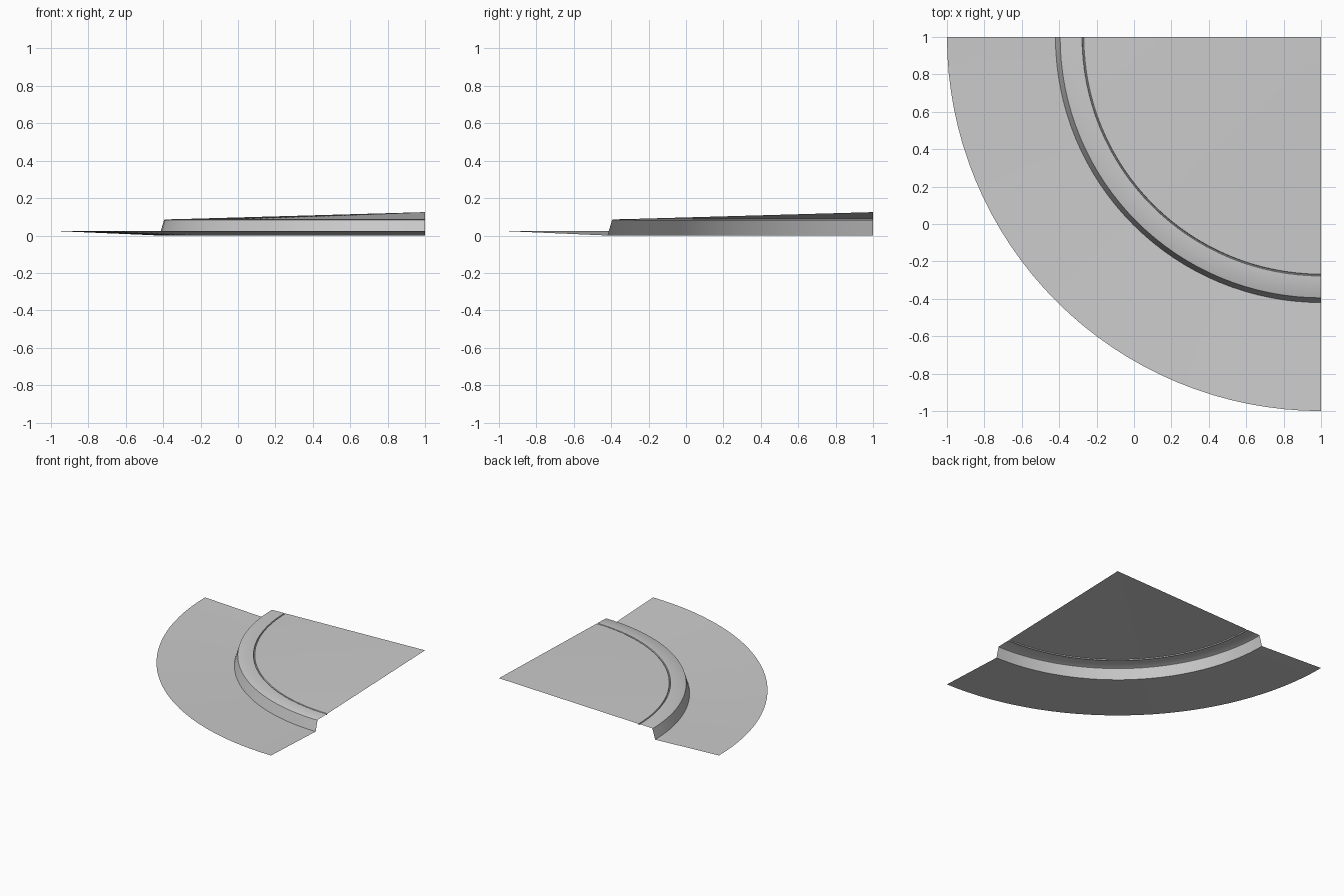
import bpy
import bmesh
from math import cos, sin, pi, radians

if "Cube" in bpy.data.objects:
    bpy.data.objects.remove(bpy.data.objects["Cube"], do_unlink=True)

SEGMENTS = 32
CENTRE = 1.0  # the corner all arcs turn around

concrete = bpy.data.materials.new("concrete_grey")
concrete.use_nodes = True
GREY = (0.6, 0.6, 0.6, 1)
concrete.diffuse_color = GREY
concrete.node_tree.nodes["Principled BSDF"].inputs["Base Color"].default_value = GREY


def sweep(name, profile):
    """Sweep (radius, height) points through a quarter turn, as an open sheet."""
    bm = bmesh.new()
    rows = []
    for i in range(SEGMENTS + 1):
        a = pi + i / SEGMENTS * pi / 2
        rows.append([bm.verts.new((CENTRE + r * cos(a), CENTRE + r * sin(a), z))
                     for r, z in profile])
    for row, after in zip(rows, rows[1:]):
        for j in range(len(profile) - 1):
            bm.faces.new((row[j], row[j + 1], after[j + 1], after[j]))
    # close the point at the pivot into triangles
    bmesh.ops.remove_doubles(bm, verts=bm.verts, dist=1e-5)
    for f in bm.faces:
        f.normal_update()
        if f.normal.z < 0:
            f.normal_flip()
    mesh = bpy.data.meshes.new(name)
    bm.to_mesh(mesh)
    bm.free()
    mesh.materials.append(concrete)
    obj = bpy.data.objects.new(name, mesh)
    bpy.context.collection.objects.link(obj)
    bpy.ops.object.select_all(action='DESELECT')
    obj.select_set(True)
    bpy.context.view_layer.objects.active = obj
    bpy.ops.object.shade_smooth_by_angle(angle=radians(30))
    return obj


# Road surface falling towards the gutter
sweep("road", [(2.0, 0.025), (1.42, 0.0)])
# Leaning kerb face and its top
sweep("kerb", [(1.42, 0.0), (1.395, 0.083), (1.39, 0.086), (1.278, 0.089)])
# Narrow joint between kerb and pavement
sweep("joint", [(1.278, 0.089), (1.275, 0.081), (1.271, 0.081), (1.268, 0.089)])
# Pavement rising to the corner
sweep("pavement", [(1.268, 0.089), (0.0, 0.125)])
